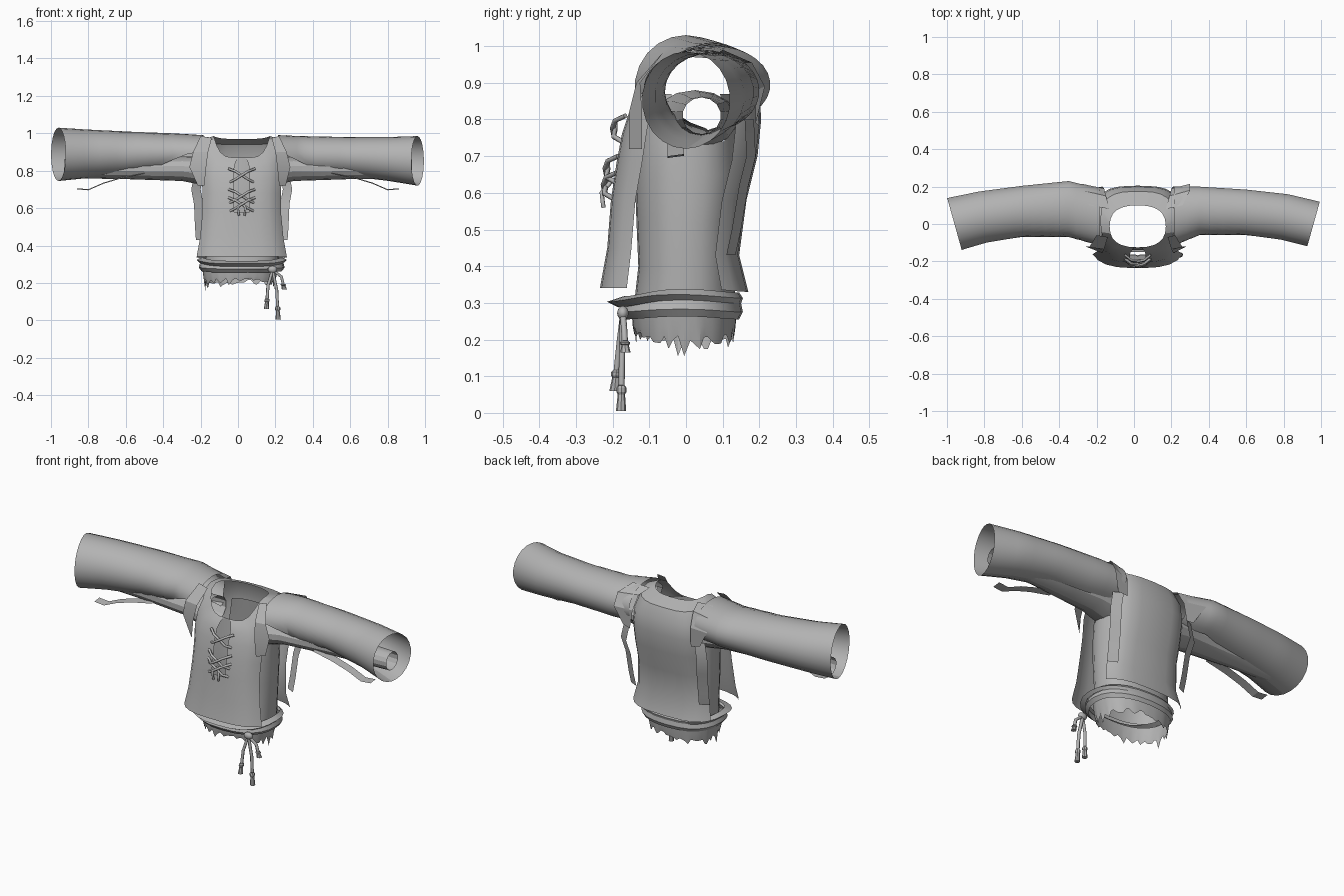
import bpy, bmesh, math, random
from mathutils import Vector

random.seed(4)
cube = bpy.data.objects.get("Cube")
if cube:
    bpy.data.objects.remove(cube)

cloth = bpy.data.materials.new("grey_cloth")
cloth.use_nodes = True
GREY = (0.45, 0.45, 0.45, 1)
cloth.diffuse_color = GREY
cloth.node_tree.nodes["Principled BSDF"].inputs["Base Color"].default_value = GREY


def finish(name, bm, angle=25):
    bmesh.ops.delete(bm, geom=[v for v in bm.verts if not v.link_faces], context='VERTS')
    mesh = bpy.data.meshes.new(name)
    bm.to_mesh(mesh)
    bm.free()
    obj = bpy.data.objects.new(name, mesh)
    bpy.context.collection.objects.link(obj)
    mesh.materials.append(cloth)
    bpy.ops.object.select_all(action='DESELECT')
    obj.select_set(True)
    bpy.context.view_layer.objects.active = obj
    bpy.ops.object.shade_smooth_by_angle(angle=math.radians(angle))


def loft(name, rings, skip=None, closed=True):
    """Skin neighbouring rows of points; skip(row, column, centre) leaves a hole."""
    bm = bmesh.new()
    rows = [[bm.verts.new(p) for p in r] for r in rings]
    n = len(rows[0])
    for i in range(len(rows) - 1):
        for j in range(n if closed else n - 1):
            k = (j + 1) % n
            quad = [rows[i][j], rows[i][k], rows[i + 1][k], rows[i + 1][j]]
            centre = sum((v.co for v in quad), Vector()) / 4
            if not (skip and skip(i, j, centre)):
                bm.faces.new(quad)
    finish(name, bm)


def body_ring(angles, half, front, back, zf, zs, zb, cx=0.02, power=0.85):
    """Rounded horizontal ring with separate front, side and back heights."""
    pts = []
    for a in angles:
        c, s = math.cos(math.radians(a)), math.sin(math.radians(a))
        rx = math.copysign(abs(c) ** power, c)
        ry = math.copysign(abs(s) ** power, s)
        z = zs + ((zf if s < 0 else zb) - zs) * (1 - c ** 4)
        pts.append((cx + half * rx, (front + back) / 2 + (back - front) / 2 * ry, z))
    return pts


def cord(name, points, radius):
    curve = bpy.data.curves.new(name, 'CURVE')
    curve.dimensions = '3D'
    curve.bevel_depth = radius
    curve.bevel_resolution = 1
    curve.use_fill_caps = True
    spline = curve.splines.new('POLY')
    spline.points.add(len(points) - 1)
    for p, co in zip(spline.points, points):
        p.co = (*co, 1)
    obj = bpy.data.objects.new(name, curve)
    bpy.context.collection.objects.link(obj)
    curve.materials.append(cloth)


# Vest: open at the sides and slit down the front
vest_angles = [-86] + list(range(-75, 256, 15)) + [266]


def vest_skip(i, j, c):
    if j == len(vest_angles) - 1:
        return i >= 2
    s = abs(math.sin(math.radians((vest_angles[j] + vest_angles[j + 1]) / 2)))
    return s < (0.45, 0.45, 0.45, 0.45, 0.45, 0.45, 0)[i]


loft("vest", [body_ring(vest_angles, *r[:6], power=r[6]) for r in (
    (.265, -.235, .17, .34, .34, .33, .65),
    (.245, -.215, .145, .45, .43, .43, .65),
    (.23, -.205, .165, .58, .58, .58, .65),
    (.23, -.19, .195, .68, .68, .70, .65),
    (.235, -.175, .205, .76, .78, .80, .65),
    (.225, -.155, .20, .82, .88, .88, .65),
    (.20, -.14, .175, .85, .97, .94, .7),
    (.15, -.125, .10, .87, .985, .97, .8))], vest_skip)

# Undershirt body with arm openings
shirt_angles = [15 * k for k in range(24)]
loft("undershirt", [body_ring(shirt_angles, h, f, b, z, z, z) for h, f, b, z in (
    (.195, -.14, .135, .31),
    (.20, -.13, .13, .40),
    (.205, -.135, .135, .52),
    (.205, -.14, .15, .65),
    (.20, -.135, .14, .74),
    (.165, -.125, .125, .87))],
    lambda i, j, c: i == 4 and abs(c.y - .02) < .07)

# Waist bands and ragged hem
loft("waist_band", [body_ring(shirt_angles, h, f, b, z, z + .008, z) for h, f, b, z in (
    (.215, -.165, .145, .255), (.23, -.185, .155, .275), (.222, -.175, .15, .30))])
loft("waist_sash", [body_ring(shirt_angles, h, f, b, z, z + .02, z + .01) for h, f, b, z in (
    (.225, -.185, .15, .288), (.242, -.215, .155, .303), (.215, -.17, .145, .318))])
hem_angles = [5 * k for k in range(72)]
ragged = [(x, y, z + random.choice((0, .008, .012, .02, .025, -.012)))
          for x, y, z in body_ring(hem_angles, .185, -.14, .13, .20, .185, .19, .01)]
for spike in (0, 37):
    x, y, z = ragged[spike]
    ragged[spike] = (x, y, .155)
loft("ragged_hem", [body_ring(hem_angles, .205, -.15, .14, .30, .30, .30, .01),
                    body_ring(hem_angles, .195, -.145, .135, .235, .235, .235, .01),
                    ragged])


def tube_rings(side, stations, steps, columns, tilt=0, tear=0):
    """Oval arcs along x from (x, y min, y max, z min, z max) stations.
    tear opens the underside towards the shoulder, tilt slants the cuff."""
    rings = []
    for a, b in zip(stations, stations[1:]):
        for k in range(steps + (b is stations[-1])):
            x, y0, y1, z0, z1 = (p + (q - p) * k / steps for p, q in zip(a, b))
            cut = tear * max(0, min(1, (.62 - x) / .37))
            start = -math.pi / 2 + .5 * cut
            end = 1.5 * math.pi - 1.65 * cut
            ring = []
            for n in range(columns + 1):
                t = start + (end - start) * n / columns
                y = (y0 + y1) / 2 + (y1 - y0) / 2 * math.cos(t)
                z = (z0 + z1) / 2 + (z1 - z0) / 2 * math.sin(t)
                ring.append((side * (x + tilt * y * max(0, x - .6) / .36), y, z))
            rings.append(ring)
    return rings


SLEEVES = {
    "right": (-1, [(.185, -.115, .19, .78, .99), (.35, -.07, .23, .79, 1.0),
                   (.6, -.07, .205, .775, 1.01), (.8, -.10, .175, .76, 1.02),
                   (.96, -.14, .14, .745, 1.03)]),
    "left": (1, [(.215, -.115, .20, .77, .99), (.35, -.06, .20, .77, .985),
                 (.6, -.06, .185, .77, .98), (.8, -.085, .16, .745, .98),
                 (.96, -.12, .12, .72, .985)]),
}

for label, (side, stations) in SLEEVES.items():
    loft(label + "_sleeve", tube_rings(side, stations, 4, 22, .28, 1), closed=False)
    # Narrow undersleeve inside the wide sleeve
    loft(label + "_undersleeve", tube_rings(side, [
        (.17, -.09, .14, .72, .88), (.30, -.06, .13, .745, .875),
        (.6, -.03, .11, .755, .865), (.93, -.01, .095, .76, .86)], 2, 14), closed=False)
    # Loose strip hanging under the sleeve
    strip = ((.5, .785), (.62, .76), (.72, .73), (.80, .695), (.86, .70))
    loft(label + "_loose_strip", [[(side * x, -.05, z), (side * x, -.005, z + .006)]
                                  for x, z in strip], closed=False)
    # Torn edge of the back panel at the side
    loft(label + "_side_edge", [[(side * x + .02, y, z), (side * (x - .05) + .02, y + .025, z)]
                                for x, y, z in ((.25, .16, .80), (.27, .165, .70),
                                                (.255, .145, .62), (.25, .125, .50),
                                                (.245, .11, .43))], closed=False)
    # Shoulder edges of the vest, front and back
    loft(label + "_front_shoulder_flap", [
        [(side * .16 + .02, -.07, .975), (side * .21 + .01, -.06, .985)],
        [(side * .18 + .02, -.135, .90), (side * .25 + .01, -.125, .90)],
        [(side * .19 + .02, -.155, .82), (side * .27 + .01, -.12, .82)],
        [(side * .20 + .02, -.155, .72), (side * .235 + .02, -.12, .72)]], closed=False)
    loft(label + "_back_shoulder_flap", [
        [(side * .15 + .02, .08, .975), (side * .25 + .01, .10, .99)],
        [(side * .17 + .02, .15, .955), (side * .29 + .01, .18, .955)],
        [(side * .18 + .02, .19, .88), (side * .29 + .01, .215, .89)],
        [(side * .19 + .02, .20, .78), (side * .24 + .02, .19, .79)]], closed=False)

# Crossed laces on the chest
for k, (z, y) in enumerate(((.775, -.185), (.665, -.205), (.62, -.21))):
    for side in (-1, 1):
        cord(f"chest_lace_{k}_{side}", [
            (.02 - side * .07, y + .02, z - .04), (.02 - side * .035, y - .012, z - .022),
            (.02, y - .012 - side * .004, z), (.02 + side * .035, y - .008, z + .022),
            (.02 + side * .07, y + .02, z + .035)], .007)
for side in (-1, 1):
    cord(f"lace_end_{side}", [(.02, -.205, .63), (.02 + side * .02, -.23, .60),
                              (.02 + side * .015, -.225, .56)], .006)

# Waist knot with tasselled cords
bm = bmesh.new()
bmesh.ops.create_icosphere(bm, subdivisions=2, radius=.02)
bmesh.ops.scale(bm, verts=bm.verts, vec=(1.3, .8, 1))
bmesh.ops.translate(bm, verts=bm.verts, vec=(.185, -.172, .272))
finish("waist_knot", bm, 40)
for name, tip in (("long_cord", (.215, -.177, .005)), ("middle_cord", (.152, -.195, .06)),
                  ("short_cord", (.248, -.165, .165))):
    start, end = Vector((.185, -.172, .27)), Vector(tip)
    mid = start.lerp(end, .45) + Vector(((end.x - start.x) * .3, 0, .01))
    neck = mid.lerp(end, .55)
    cord(name, [start, mid, neck], .0085)
    rings = []
    for t, r in ((0, .009), (.1, .014), (.25, .014), (.35, .010), (1, .014), (1, .001)):
        c = neck.lerp(end, t)
        rings.append([(c.x + r * math.cos(math.tau * n / 8),
                       c.y + r * math.sin(math.tau * n / 8), c.z) for n in range(8)])
    loft(name + "_tassel", rings)
